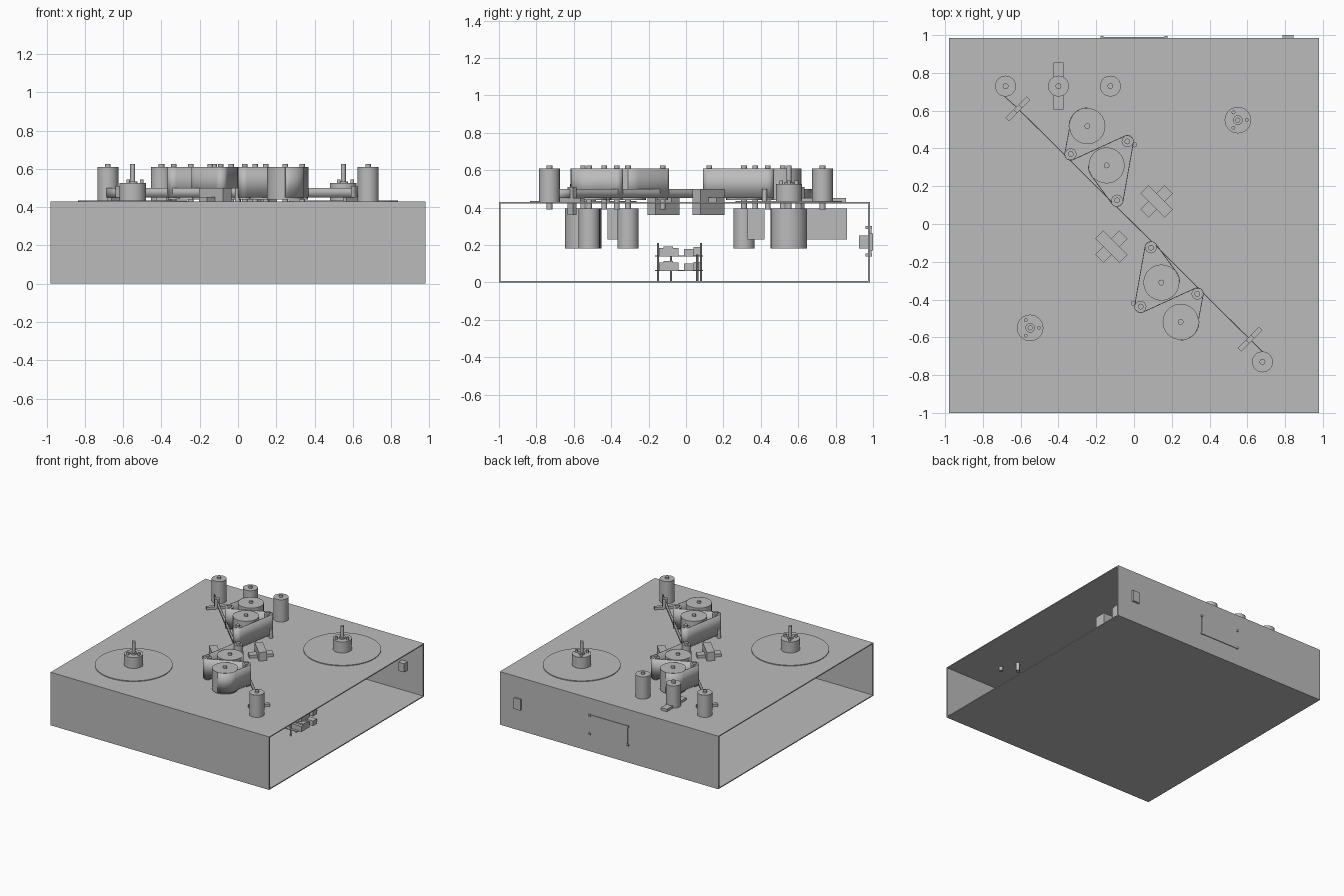
import bpy, bmesh, math
from math import pi, cos, sin
from mathutils import Matrix

cube = bpy.data.objects.get("Cube")
if cube:
    bpy.data.objects.remove(cube)

GREY = (0.5, 0.5, 0.5, 1)
grey = bpy.data.materials.new("plain_grey")
grey.use_nodes = True
grey.diffuse_color = GREY
grey.node_tree.nodes["Principled BSDF"].inputs["Base Color"].default_value = GREY


def finish(name, bm, smooth=False):
    bmesh.ops.recalc_face_normals(bm, faces=bm.faces)
    mesh = bpy.data.meshes.new(name)
    bm.to_mesh(mesh)
    bm.free()
    ob = bpy.data.objects.new(name, mesh)
    bpy.context.scene.collection.objects.link(ob)
    mesh.materials.append(grey)
    if smooth:
        bpy.ops.object.select_all(action='DESELECT')
        ob.select_set(True)
        bpy.context.view_layer.objects.active = ob
        bpy.ops.object.shade_smooth_by_angle(angle=math.radians(35))
    return ob


def box(name, x, y, z, turn=0):
    """Box from (min, max) ranges, turned about its own vertical axis."""
    bm = bmesh.new()
    mid = [(a + b) / 2 for a, b in (x, y, z)]
    size = [b - a for a, b in (x, y, z)]
    m = Matrix.Translation(mid) @ Matrix.Rotation(turn, 4, 'Z') @ Matrix.Diagonal((*size, 1))
    bmesh.ops.create_cube(bm, size=1, matrix=m)
    return finish(name, bm)


def bar(name, x, y, length, width, z, turn):
    return box(name, (x - length / 2, x + length / 2), (y - width / 2, y + width / 2), z, turn)


def rod(name, x, y, r, z0, z1, seg=40):
    bm = bmesh.new()
    bmesh.ops.create_cone(bm, cap_ends=True, segments=seg, radius1=r, radius2=r, depth=z1 - z0,
                          matrix=Matrix.Translation((x, y, (z0 + z1) / 2)))
    return finish(name, bm, True)


def strip(name, points, z0, z1, thick=0.004):
    """Thin upright band following a path."""
    bm = bmesh.new()
    low = [bm.verts.new((x, y, z0)) for x, y in points]
    high = [bm.verts.new((x, y, z1)) for x, y in points]
    for i in range(len(points) - 1):
        bm.faces.new((low[i], low[i + 1], high[i + 1], high[i]))
    ob = finish(name, bm, True)
    mod = ob.modifiers.new("thickness", 'SOLIDIFY')
    mod.thickness = thick
    mod.offset = 0


def arc(x, y, r, start, end, n=8):
    steps = [math.radians(start + (end - start) * i / n) for i in range(n + 1)]
    return [(x + r * cos(a), y + r * sin(a)) for a in steps]


DECK, TOP, PIN = 0.43, 0.61, 0.625


def roller(name, x, y, r, z0=DECK):
    rod(name, x, y, r, z0, TOP)
    rod(name + "_shaft", x, y, 0.015, 0.39, PIN, 20)


# Sheet metal case, open at both sides
W = (-0.98, 0.98)
box("case_base", W, (-1, 0.98), (0, 0.008))
box("case_deck", W, (-1, 0.98), (0.422, DECK))
box("case_front", W, (-1, -0.992), (0, DECK))
box("case_back", W, (0.972, 0.985), (0, DECK))

# Rear connection plate with corner screws, and power switch
box("rear_plate", (-0.17, 0.17), (0.985, 0.991), (0.14, 0.298))
for sx in (-0.17, 0.17):
    for z in (0.145, 0.293):
        box("rear_screw", (sx - 0.008, sx + 0.008), (0.96, 0.995), (z - 0.008, z + 0.008))
box("switch_body", (0.79, 0.84), (0.925, 0.985), (0.18, 0.25))
box("switch_flange", (0.785, 0.845), (0.985, 1.0), (0.17, 0.26))

# Everything that appears twice, turned half way round the centre
for s, tag in ((1, "rear"), (-1, "front")):
    # Tape guide pulley and guide
    roller(tag + "_end_pulley", -0.68 * s, 0.73 * s, 0.055)
    bar(tag + "_guide_bar", -0.615 * s, 0.61 * s, 0.16, 0.027, (DECK, 0.45), pi / 4)
    bar(tag + "_guide_post", -0.615 * s, 0.61 * s, 0.04, 0.027, (0.36, 0.51), pi / 4)

    # Two drums with motors, and three small rollers
    for x, y in ((-0.247, 0.518), (-0.145, 0.31)):
        roller(tag + "_drum", x * s, y * s, 0.095, 0.44)
        rod(tag + "_drum_motor", x * s, y * s, 0.057, 0.18, 0.395)
    for x, y in ((-0.335, 0.37), (-0.035, 0.437), (-0.09, 0.125)):
        roller(tag + "_small_roller", x * s, y * s, 0.03, 0.44)
    rod(tag + "_stop_post", 0.002 * s, 0.42 * s, 0.014, DECK, 0.5, 16)

    # Band running round the drums and rollers
    path = (arc(-0.247, 0.518, 0.097, 90, 190)
            + arc(-0.335, 0.37, 0.032, 180, 292)
            + arc(-0.035, 0.437, 0.032, 112, -10)
            + arc(-0.09, 0.125, 0.032, -10, -140)
            + arc(-0.145, 0.31, 0.097, 215, 180))
    strip(tag + "_band", [(x * s, y * s) for x, y in path], 0.45, TOP)

    # Reel platter, hub, spindle and pegs, with motor and brake below
    cx, cy = 0.55 * s, 0.55 * s
    rod(tag + "_platter", cx, cy, 0.285, DECK, 0.436, 64)
    rod(tag + "_hub", cx, cy, 0.07, DECK, 0.525)
    rod(tag + "_hub_collar", cx, cy, 0.025, 0.525, 0.535, 24)
    rod(tag + "_spindle", cx, cy, 0.013, 0.39, PIN, 20)
    for k in range(3):
        a = 2 * pi * k / 3
        rod(tag + "_peg", cx + 0.047 * cos(a), cy + 0.047 * sin(a), 0.01, 0.525, 0.545, 12)
    rod(tag + "_reel_motor", cx, cy, 0.097, 0.18, 0.395)
    box(tag + "_brake_box", (cx - 0.095, cx + 0.095), sorted((0.33 * s, 0.42 * s)), (0.23, 0.395))

    # Crossed head mount
    bar(tag + "_head", 0.12 * s, 0.12 * s, 0.18, 0.06, (0.36, 0.5), -pi / 4)
    bar(tag + "_head_base", 0.12 * s, 0.12 * s, 0.18, 0.06, (DECK, 0.453), pi / 4)

# Long diagonal tape
strip("tape", [(-0.685, 0.675), (-0.615, 0.612), (0.615, -0.612), (0.685, -0.68)], 0.45, 0.5)

# Extra pulleys at the back, one on a sliding bar with a drive box
roller("sliding_pulley", -0.4, 0.73, 0.055)
roller("inner_pulley", -0.125, 0.73, 0.055)
box("slide_bar", (-0.427, -0.373), (0.605, 0.855), (DECK, 0.45))
box("slide_drive", (-0.43, -0.37), (0.605, 0.86), (0.23, 0.395))

# Two stacked circuit boards on pillars
for y in (-0.15, -0.08, 0.06, 0.08):
    for x in (0.42, 0.58):
        rod("board_pillar", x, y, 0.006, 0, 0.21 if y in (-0.15, 0.08) else 0.15, 10)
for z in (0.06, 0.138):
    box("circuit_board", (0.4, 0.65), (-0.165, 0.09), (z, z + 0.006))
    box("board_socket", (0.56, 0.67), (-0.12, -0.07), (z, z + 0.055))
    box("board_socket", (0.56, 0.67), (-0.145, -0.04), (z, z + 0.045))
    box("board_socket", (0.56, 0.68), (-0.01, 0.04), (z, z + 0.04))
    box("board_socket", (0.42, 0.5), (0.04, 0.075), (z, z + 0.05))
